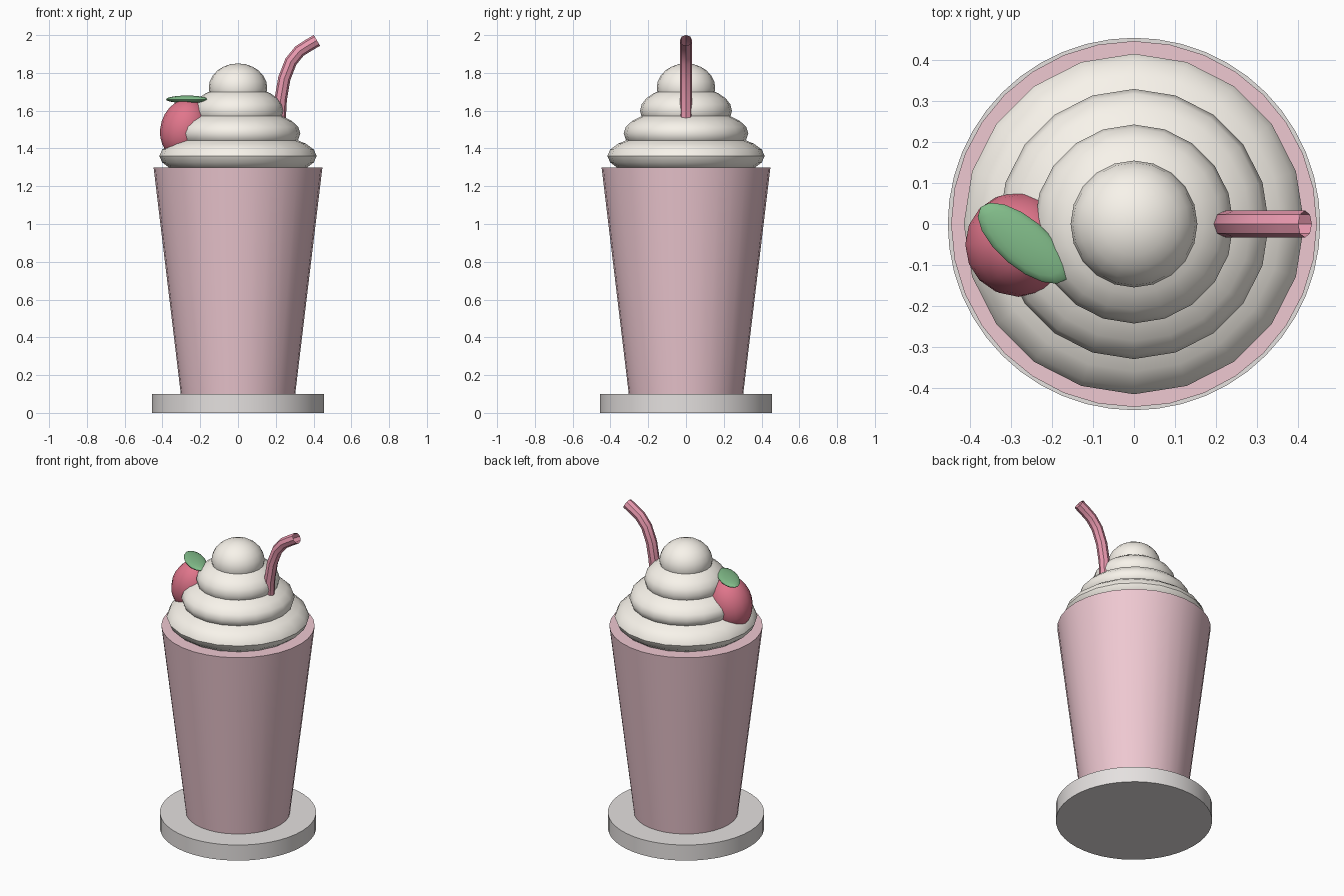
import bpy, math

if "Cube" in bpy.data.objects:
    bpy.data.objects.remove(bpy.data.objects["Cube"])


def finish(name, color, smooth=True):
    """Name, colour and shade the active object."""
    ob = bpy.context.object
    ob.name = name
    mat = bpy.data.materials.new(name + "_colour")
    mat.diffuse_color = (*color, 1)
    mat.use_nodes = True
    mat.node_tree.nodes["Principled BSDF"].inputs["Base Color"].default_value = mat.diffuse_color
    ob.data.materials.append(mat)
    if smooth:
        bpy.ops.object.shade_smooth_by_angle(angle=math.radians(40))
    return ob


def ellipsoid(name, loc, radii, color, rot=(0, 0, 0), segments=20, rings=12):
    bpy.ops.mesh.primitive_uv_sphere_add(segments=segments, ring_count=rings,
                                         radius=1, location=loc, rotation=rot)
    bpy.context.object.scale = radii
    bpy.ops.object.transform_apply(location=False, rotation=False, scale=True)
    return finish(name, color)


CREAM = (0.94, 0.90, 0.83)

# Round base plate
bpy.ops.mesh.primitive_cylinder_add(vertices=48, radius=0.455, depth=0.1, location=(0, 0, 0.05))
finish("base_plate", (0.78, 0.75, 0.74))

# Tapered cup
bpy.ops.mesh.primitive_cone_add(vertices=32, radius1=0.303, radius2=0.447, depth=1.2,
                                location=(0, 0, 0.7))
finish("cup", (0.86, 0.58, 0.64))

# Stacked cream swirl layers
for i, r in enumerate((0.416, 0.33, 0.243, 0.155)):
    ellipsoid(f"cream_layer_{i + 1}", (0, 0, 1.36 + 0.12 * i), (r, r, 0.13), CREAM)

# Berry and its leaf
ellipsoid("berry", (-0.282, -0.05, 1.505), (0.128, 0.128, 0.16), (0.75, 0.18, 0.26),
          rot=(0, 0.3, 0), segments=16)
ellipsoid("berry_leaf", (-0.27, -0.047, 1.66), (0.137, 0.06, 0.02), (0.22, 0.5, 0.25),
          rot=(0, 0, math.radians(-40)), segments=16, rings=10)

# Bent straw, open at the end
path = [(0.22, 1.40), (0.22, 1.55), (0.226, 1.66), (0.245, 1.77), (0.28, 1.86),
        (0.325, 1.915), (0.37, 1.944), (0.418, 1.972)]
curve = bpy.data.curves.new("straw_path", 'CURVE')
curve.dimensions = '3D'
curve.bevel_depth = 0.033
curve.bevel_resolution = 2
spline = curve.splines.new('POLY')
spline.points.add(len(path) - 1)
for p, (x, z) in zip(spline.points, path):
    p.co = (x, 0, z, 1)
straw = bpy.data.objects.new("straw", curve)
bpy.context.collection.objects.link(straw)
bpy.ops.object.select_all(action='DESELECT')
straw.select_set(True)
bpy.context.view_layer.objects.active = straw
bpy.ops.object.convert(target='MESH')
finish("straw", (0.82, 0.32, 0.43))
